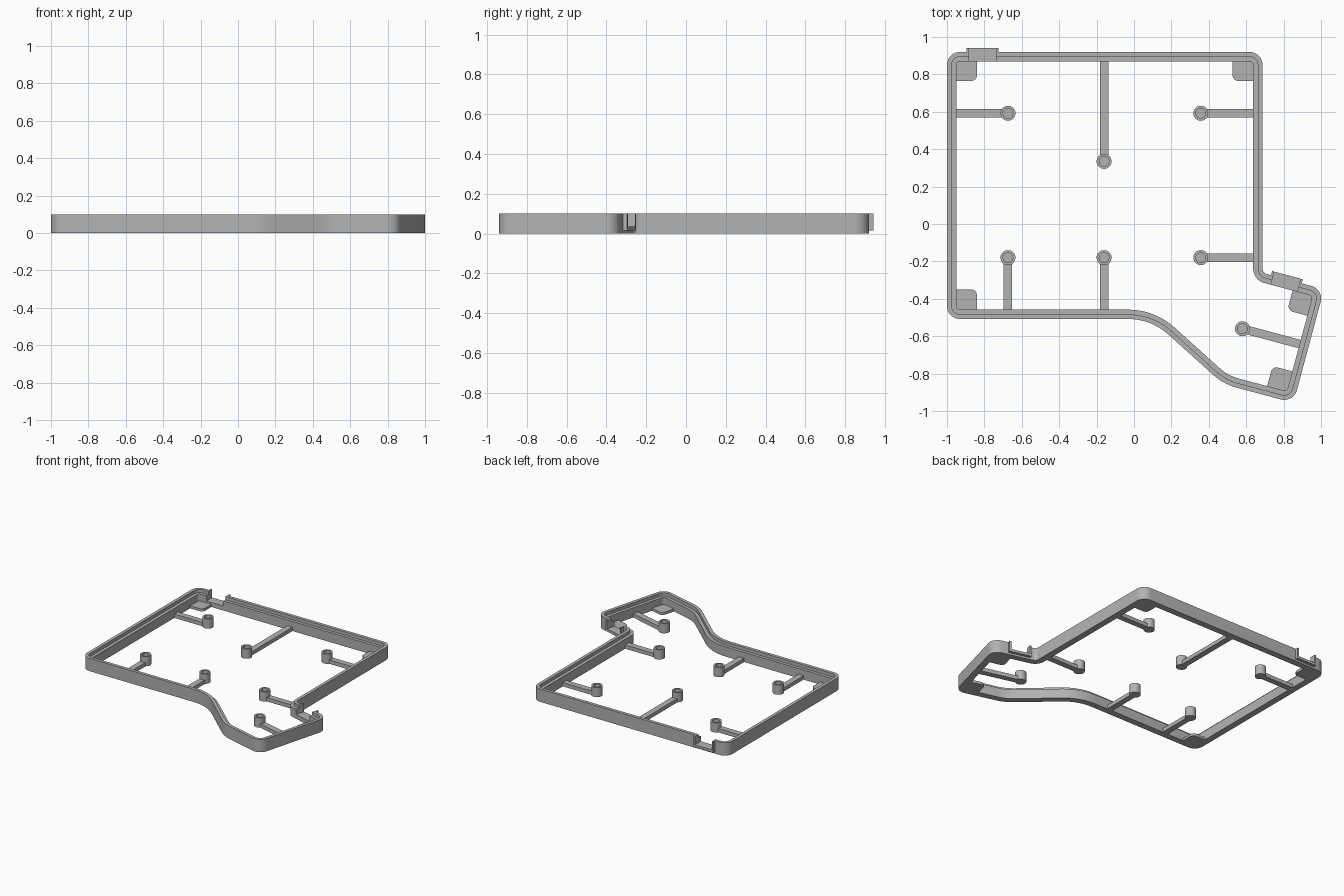
import bpy, bmesh, math
from mathutils import Vector, Matrix

if "Cube" in bpy.data.objects:
    bpy.data.objects.remove(bpy.data.objects["Cube"], do_unlink=True)

grey = bpy.data.materials.new("grey plastic")
grey.use_nodes = True
grey.diffuse_color = (0.45, 0.45, 0.45, 1)
grey.node_tree.nodes["Principled BSDF"].inputs["Base Color"].default_value = (0.45, 0.45, 0.45, 1)


def finish(name, bm, smooth=True):
    bmesh.ops.recalc_face_normals(bm, faces=bm.faces)
    mesh = bpy.data.meshes.new(name)
    bm.to_mesh(mesh)
    bm.free()
    mesh.materials.append(grey)
    obj = bpy.data.objects.new(name, mesh)
    bpy.context.collection.objects.link(obj)
    if smooth:
        bpy.ops.object.select_all(action='DESELECT')
        obj.select_set(True)
        bpy.context.view_layer.objects.active = obj
        bpy.ops.object.shade_smooth_by_angle(angle=math.radians(30))
    return obj


def add_box(bm, frame, lo, hi):
    """Box between two corners, given in a local frame."""
    lo, hi = Vector(lo), Vector(hi)
    size = Matrix.Diagonal((*(hi - lo), 1))
    bmesh.ops.create_cube(bm, size=1, matrix=frame @ Matrix.Translation((lo + hi) / 2) @ size)


def frame_at(x, y, degrees):
    return Matrix.Translation((x, y, 0)) @ Matrix.Rotation(math.radians(degrees), 4, 'Z')


def rounded_path(corners, steps=10):
    """Clockwise outline as (point, outward normal) pairs with filleted corners."""
    path = []
    for i, (x, y, r) in enumerate(corners):
        p = Vector((x, y))
        a = (p - Vector(corners[i - 1][:2])).normalized()
        b = (Vector(corners[(i + 1) % len(corners)][:2]) - p).normalized()
        na, nb = Vector((-a.y, a.x)), Vector((-b.y, b.x))
        turn = a.angle_signed(b)
        convex = 1 if a.cross(b) < 0 else -1
        start = p - a * r * math.tan(abs(turn) / 2)
        centre = start - na * r * convex
        for k in range(steps + 1):
            n = na.slerp(nb, k / steps)
            path.append((centre + n * r * convex, n))
    return path


# Perimeter wall: stepped section swept round the filleted outline
outline = [(-1, 0.92, 0.07), (0.687, 0.92, 0.07), (0.687, -0.261, 0.03),
           (1.016, -0.349, 0.07), (0.853, -0.956, 0.07), (0.478, -0.856, 0.3),
           (0.092, -0.508, 0.32), (-1, -0.508, 0.07)]
section = [(0, 0), (0, 0.1), (0.025, 0.1), (0.025, 0.075), (0.05, 0.075), (0.05, 0)]
bm = bmesh.new()
rings = [[bm.verts.new((*(p - n * d), z)) for d, z in section] for p, n in rounded_path(outline)]
for i, ring in enumerate(rings):
    last = rings[i - 1]
    for j in range(len(section)):
        bm.faces.new((last[j - 1], last[j], ring[j], ring[j - 1]))
wall = finish("perimeter_wall", bm, smooth=False)

# Clip openings: notch through the wall, with a shallow outside bracket
clips = {"back": frame_at(-0.81, 0.92, 0), "side": frame_at(0.815, -0.295, -15)}
for side, frame in clips.items():
    bm = bmesh.new()
    add_box(bm, frame, (-0.073, -0.08, 0.035), (0.073, 0.05, 0.15))
    cutter = finish("notch_cutter", bm, smooth=False)
    cutter.hide_render = True
    mod = wall.modifiers.new("notch", 'BOOLEAN')
    mod.operation, mod.solver, mod.object = 'DIFFERENCE', 'EXACT', cutter
    bpy.context.view_layer.objects.active = wall
    bpy.ops.object.modifier_apply(modifier=mod.name)
    bpy.data.objects.remove(cutter, do_unlink=True)
    bm = bmesh.new()
    add_box(bm, frame, (-0.085, -0.002, 0.015), (0.085, 0.022, 0.035))
    for s in (-1, 1):
        x0, x1 = sorted((s * 0.073, s * 0.085))
        add_box(bm, frame, (x0, -0.002, 0.015), (x1, 0.022, 0.1))
    finish(side + "_clip_bracket", bm, smooth=False)
bpy.ops.object.select_all(action='DESELECT')
wall.select_set(True)
bpy.context.view_layer.objects.active = wall
bpy.ops.object.shade_smooth_by_angle(angle=math.radians(30))


# Hollow screw posts and the ribs that carry them
def post(name, x, y):
    shape = [(0, 0), (0.04, 0), (0.04, 0.075), (0.026, 0.075), (0.026, 0.035), (0, 0.035)]
    bm = bmesh.new()
    verts = [bm.verts.new((r, 0, z)) for r, z in shape]
    edges = [bm.edges.new(pair) for pair in zip(verts, verts[1:])]
    bmesh.ops.spin(bm, geom=verts + edges, cent=(0, 0, 0), axis=(0, 0, 1),
                   angle=math.tau, steps=32)
    bmesh.ops.remove_doubles(bm, verts=bm.verts, dist=0.0001)
    bmesh.ops.translate(bm, verts=bm.verts, vec=(x, y, 0))
    finish(name, bm)


def rib(name, x, y, degrees, length):
    bm = bmesh.new()
    add_box(bm, frame_at(x, y, degrees), (0.025, -0.023, 0), (length, 0.023, 0.03))
    finish(name, bm, smooth=False)


supports = [("back_right", -0.674, 0.592, 180, 0.29), ("back_left", 0.357, 0.592, 0, 0.3),
            ("back_middle", -0.16, 0.335, 90, 0.55), ("front_right", -0.674, -0.18, -90, 0.3),
            ("front_middle", -0.16, -0.18, -90, 0.3), ("front_left", 0.357, -0.18, 0, 0.3),
            ("wing", 0.58, -0.56, -15, 0.32)]
for name, x, y, degrees, length in supports:
    post(name + "_post", x, y)
    rib(name + "_rib", x, y, degrees, length)


# Thin corner tabs: square plates with one rounded free corner
def tab(name, x, y, degrees):
    bm = bmesh.new()
    size, r = 0.135, 0.03
    pts = [(0, 0), (size, 0)]
    for k in range(7):
        a = k * math.pi / 12
        pts.append((size - r + r * math.cos(a), size - r + r * math.sin(a)))
    pts.append((0, size))
    face = bm.faces.new([bm.verts.new((px, py, 0)) for px, py in pts])
    top = bmesh.ops.extrude_face_region(bm, geom=[face])["geom"]
    bmesh.ops.translate(bm, vec=(0, 0, 0.02),
                        verts=[v for v in top if isinstance(v, bmesh.types.BMVert)])
    bmesh.ops.transform(bm, matrix=frame_at(x, y, degrees), verts=bm.verts)
    finish(name, bm, smooth=False)


tab("back_right_tab", -0.975, 0.9, -90)
tab("back_left_tab", 0.662, 0.9, 180)
tab("front_right_tab", -0.975, -0.485, 0)
tab("wing_back_tab", 0.985, -0.366, 165)
tab("wing_front_tab", 0.836, -0.925, 75)
